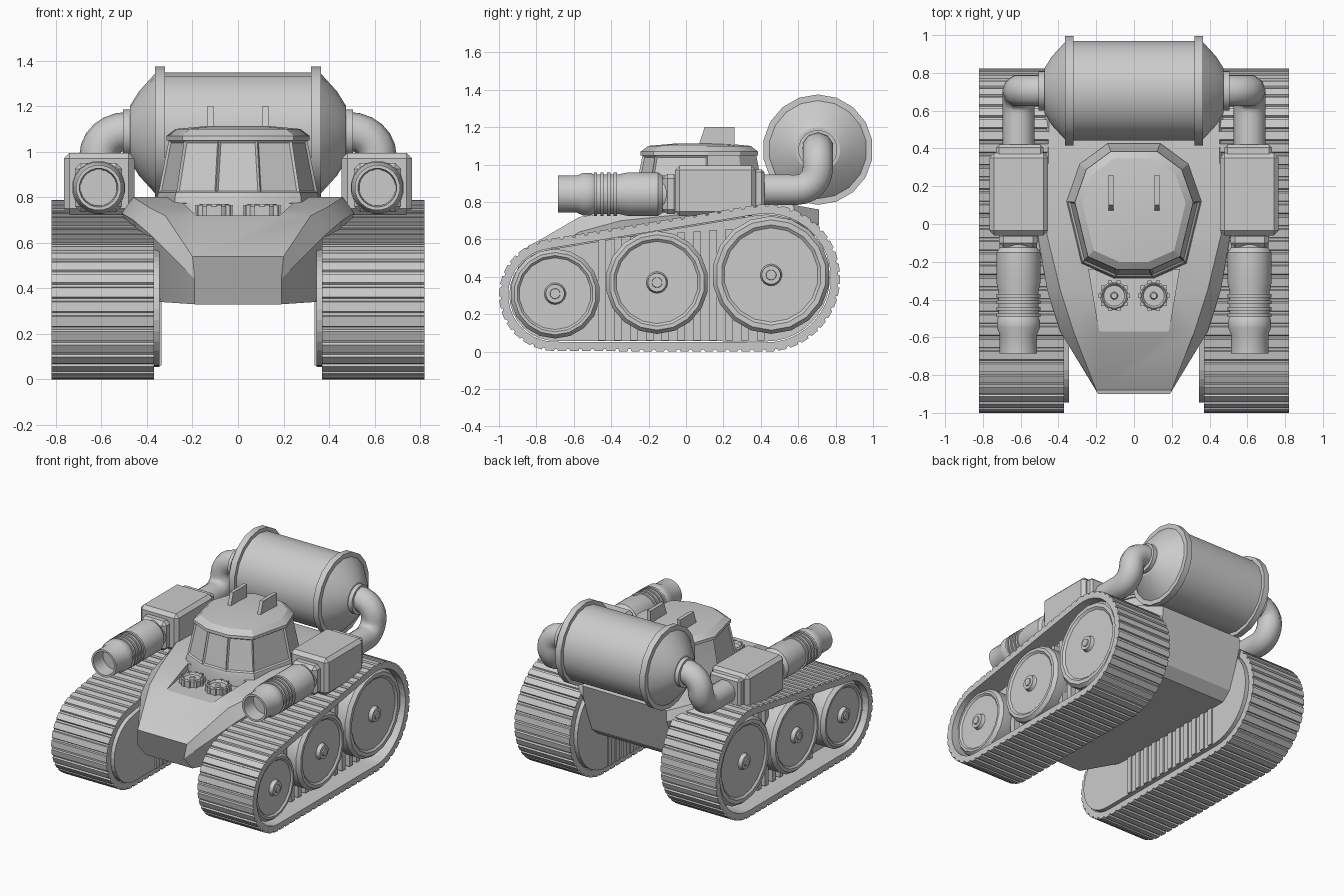
import bpy, bmesh, math
from mathutils import Vector, Matrix

cube = bpy.data.objects.get("Cube")
if cube:
    bpy.data.objects.remove(cube, do_unlink=True)

grey = bpy.data.materials.new("plain_grey")
grey.use_nodes = True
grey.diffuse_color = (0.6, 0.6, 0.6, 1)
grey.node_tree.nodes["Principled BSDF"].inputs["Base Color"].default_value = (0.6, 0.6, 0.6, 1)


def finish(name, bm, mirror=False, smooth=30):
    bmesh.ops.recalc_face_normals(bm, faces=bm.faces)
    me = bpy.data.meshes.new(name)
    bm.to_mesh(me)
    bm.free()
    me.materials.append(grey)
    if smooth:
        me.shade_smooth()
        me.set_sharp_from_angle(angle=math.radians(smooth))
    ob = bpy.data.objects.new(name, me)
    bpy.context.collection.objects.link(ob)
    if mirror:
        ob.modifiers.new("mirror", 'MIRROR').use_mirror_merge = False
    return ob


def loft(rings, bm=None, cap=True, closed=False):
    """Bridge equal-length rings of points, with optional end caps."""
    bm = bm or bmesh.new()
    rows = [[bm.verts.new(p) for p in ring] for ring in rings]
    pairs = list(zip(rows, rows[1:]))
    if closed:
        pairs.append((rows[-1], rows[0]))
    for a, b in pairs:
        for i in range(len(a)):
            j = (i + 1) % len(a)
            bm.faces.new((a[i], a[j], b[j], b[i]))
    if cap and not closed:
        bm.faces.new(rows[0])
        bm.faces.new(rows[-1])
    return bm


def revolve(profile, centre, axis, n=16, bm=None):
    """Turn (distance, radius) points about the x, y or z axis."""
    k = "xyz".index(axis)
    rings = []
    for d, r in profile:
        ring = []
        for i in range(n):
            t = 2 * math.pi * (i + 0.5) / n
            p = Vector(centre)
            p[k] += d
            p[(k + 1) % 3] += r * math.cos(t)
            p[(k + 2) % 3] += r * math.sin(t)
            ring.append(p)
        rings.append(ring)
    return loft(rings, bm)


def box(bm, x, y, z, bevel=0):
    part = bmesh.ops.create_cube(bm, size=1)["verts"]
    size = Matrix.Diagonal((x[1] - x[0], y[1] - y[0], z[1] - z[0], 1))
    mid = Matrix.Translation(((x[0] + x[1]) / 2, (y[0] + y[1]) / 2, (z[0] + z[1]) / 2))
    bmesh.ops.transform(bm, matrix=mid @ size, verts=part)
    if bevel:
        edges = list({e for v in part for e in v.link_edges})
        bmesh.ops.bevel(bm, geom=edges, offset=bevel, segments=1, affect='EDGES')


# Track path: a belt wrapped around a small front circle and a large rear one
FRONT, REAR = Vector((-0.70, 0.303)), Vector((0.43, 0.394))
R1, R2 = 0.30, 0.394
gap = REAR - FRONT
phi = math.atan2(gap.y, gap.x)
spread = math.acos((R1 - R2) / gap.length)
straight = math.sqrt(gap.length ** 2 - (R2 - R1) ** 2)
rear_arc, front_arc = R2 * 2 * spread, R1 * (2 * math.pi - 2 * spread)
TOTAL = rear_arc + front_arc + 2 * straight


def belt(s, offset):
    """Point at length s along the belt, pushed outward by offset."""
    s %= TOTAL

    def rim(c, r, t):
        return c + (r + offset) * Vector((math.cos(t), math.sin(t)))
    lo, hi = phi - spread, phi + spread
    if s < rear_arc:
        return rim(REAR, R2, lo + s / R2)
    s -= rear_arc
    if s < straight:
        return rim(REAR, R2, hi).lerp(rim(FRONT, R1, hi), s / straight)
    s -= straight
    if s < front_arc:
        return rim(FRONT, R1, hi + s / R1)
    s -= front_arc
    return rim(FRONT, R1, lo).lerp(rim(REAR, R2, lo), s / straight)


def outline(x, offset, n=72):
    return [(x, *belt(TOTAL * i / n, offset)) for i in range(n)]


# Tread belt with raised slats
outer, inner = [], []
LINKS = 68
for i in range(LINKS):
    for f, h in ((0.0, 0), (0.66, 0), (0.74, -0.011), (0.93, -0.011)):
        s = TOTAL * (i + f) / LINKS
        outer.append(belt(s, h))
        inner.append(belt(s, -0.05))
rings = [[(x, *p) for p in loop] for x, loop in
         ((0.37, inner), (0.37, outer), (0.82, outer), (0.82, inner))]
finish("track_belt", loft(rings, closed=True), True, 0)

# Track side wall with vertical ribs
bm = loft([outline(0.345, -0.055), outline(0.66, -0.055)])
for i in range(11):
    y = -0.47 + 0.085 * i
    box(bm, (0.335, 0.70), (y, y + 0.04), (0.06, 0.64 + 0.077 * y))
finish("track_inner_wall", bm, True, 0)

# Road wheels with rim, dish and hub
bm = bmesh.new()
for y, z, r in ((-0.70, 0.31, 0.24), (-0.155, 0.37, 0.275), (0.455, 0.41, 0.315)):
    revolve([(0.62, r - 0.02), (0.68, r), (0.77, r), (0.795, r - 0.02), (0.795, r * 0.85),
             (0.783, r * 0.8), (0.783, 0.058), (0.795, 0.052), (0.81, 0.05),
             (0.81, 0.028), (0.818, 0.026)], (0, y, z), "x", 18, bm)
finish("road_wheels", bm, True)

# Hull: cross-sections from nose to tail (bottom, chine, shoulder)
sections = [
    ((-0.80, 0.19, 0.33), (-0.90, 0.19, 0.44), (-0.88, 0.20, 0.54)),
    ((-0.57, 0.34, 0.34), (-0.57, 0.39, 0.64), (-0.57, 0.32, 0.72)),
    ((-0.35, 0.36, 0.34), (-0.35, 0.46, 0.70), (-0.35, 0.39, 0.755)),
    ((-0.06, 0.37, 0.34), (-0.06, 0.51, 0.73), (-0.06, 0.46, 0.80)),
    ((0.53, 0.37, 0.34), (0.60, 0.50, 0.71), (0.57, 0.45, 0.785)),
    ((0.60, 0.35, 0.40), (0.71, 0.34, 0.68), (0.71, 0.34, 0.76)),
]
rings = []
for sec in sections:
    right = [(x, y, z) for y, x, z in sec]
    rings.append(right + [(-x, y, z) for x, y, z in reversed(right)])
hull = finish("hull", loft(rings), smooth=28)

# Recessed dial panel cut into the deck
plan = [(-0.18, -0.59), (0.18, -0.59), (0.24, -0.24), (-0.24, -0.24)]
cutter = finish("panel_cutter", loft([[(x, y, z) for x, y in plan] for z in (0.72, 0.9)]),
                smooth=0)
cutter.hide_render = True
cutter.hide_viewport = True
cut = hull.modifiers.new("panel_recess", 'BOOLEAN')
cut.object = cutter
cut.operation = 'DIFFERENCE'

# Notched dials
bm = bmesh.new()
for x in (-0.105, 0.105):
    revolve([(0, 0.075), (0.045, 0.075), (0.055, 0.065), (0.04, 0.055), (0.04, 0.02),
             (0.05, 0.015)], (x, -0.38, 0.715), "z", 20, bm)
    for i in range(10):
        t = 2 * math.pi * i / 10
        u, v = x + 0.073 * math.cos(t), -0.38 + 0.073 * math.sin(t)
        box(bm, (u - 0.011, u + 0.011), (v - 0.011, v + 0.011), (0.715, 0.765))
finish("deck_dials", bm)

# Cabin: stacked outlines with inset window panes
half = [(0.10, -0.29), (0.28, -0.21), (0.36, 0.12), (0.29, 0.32), (0.14, 0.43)]
plan = half + [(-x, y) for x, y in reversed(half)]


def cabin_ring(z, k):
    return [(x * k, 0.08 + (y - 0.08) * k, z) for x, y in plan]


bm = loft([cabin_ring(z, k) for z, k in ((0.71, 1.0), (0.80, 0.99), (0.82, 0.97), (1.05, 0.845),
                                         (1.05, 0.875), (1.07, 0.87), (1.10, 0.76),
                                         (1.112, 0.40))])
panes = [f for f in bm.faces if 0.9 < f.calc_center_median().z < 1.0
         and f.calc_center_median().y < 0.05]
bmesh.ops.recalc_face_normals(bm, faces=bm.faces)
bmesh.ops.inset_individual(bm, faces=panes, thickness=0.014, depth=-0.01)
finish("cabin", bm, smooth=25)

# Roof fins
fin = [(0.06, 1.08), (0.10, 1.20), (0.26, 1.20), (0.26, 1.08)]
finish("roof_fins", loft([[(x, y, z) for y, z in fin] for x in (0.108, 0.134)]), True, 0)

# Gun housings
bm = bmesh.new()
box(bm, (0.455, 0.765), (-0.06, 0.375), (0.725, 0.995), 0.025)
box(bm, (0.48, 0.73), (0.34, 0.42), (0.765, 0.975), 0.015)
box(bm, (0.51, 0.715), (-0.125, -0.04), (0.735, 0.95), 0.025)
finish("gun_housings", bm, True, 0)

# Gun barrels with cooling ribs and hollow muzzle
profile = [(-0.08, 0.10), (-0.125, 0.10), (-0.15, 0.118), (-0.31, 0.118), (-0.36, 0.107)]
for i in range(4):
    y = -0.37 - 0.035 * i
    profile += [(y, 0.107), (y, 0.118), (y - 0.018, 0.118), (y - 0.018, 0.107)]
profile += [(-0.51, 0.115), (-0.55, 0.115), (-0.585, 0.10), (-0.685, 0.10),
            (-0.685, 0.085), (-0.58, 0.08)]
finish("gun_barrels", revolve(profile, (0.612, 0, 0.842), "y", 20), True)

# Fuel tank with end bands
side = [(0.32, 0.268), (0.32, 0.295), (0.365, 0.295), (0.365, 0.262), (0.435, 0.185),
        (0.475, 0.12), (0.475, 0.105), (0.505, 0.105)]
profile = [(-x, r) for x, r in reversed(side)] + side
finish("fuel_tank", revolve(profile, (0, 0.705, 1.08), "x", 18))

# Feed pipes from tank to gun housings
for name, s in (("left_feed_pipe", 1), ("right_feed_pipe", -1)):
    cu = bpy.data.curves.new(name, 'CURVE')
    cu.dimensions = '3D'
    cu.bevel_depth = 0.085
    cu.bevel_resolution = 3
    cu.resolution_u = 6
    cu.use_fill_caps = True
    sp = cu.splines.new('BEZIER')
    path = [((0.612, 0.40, 0.865), (0, 0.05, 0)), ((0.612, 0.59, 0.865), (0, 0.07, 0)),
            ((0.612, 0.705, 0.98), (0, 0, 0.06)), ((0.48, 0.705, 1.09), (-0.08, 0, 0))]
    sp.bezier_points.add(len(path) - 1)
    for bp, (p, h) in zip(sp.bezier_points, path):
        p, h = Vector((s * p[0], p[1], p[2])), Vector((s * h[0], h[1], h[2]))
        bp.co, bp.handle_left, bp.handle_right = p, p - h, p + h
    cu.materials.append(grey)
    bpy.context.collection.objects.link(bpy.data.objects.new(name, cu))
